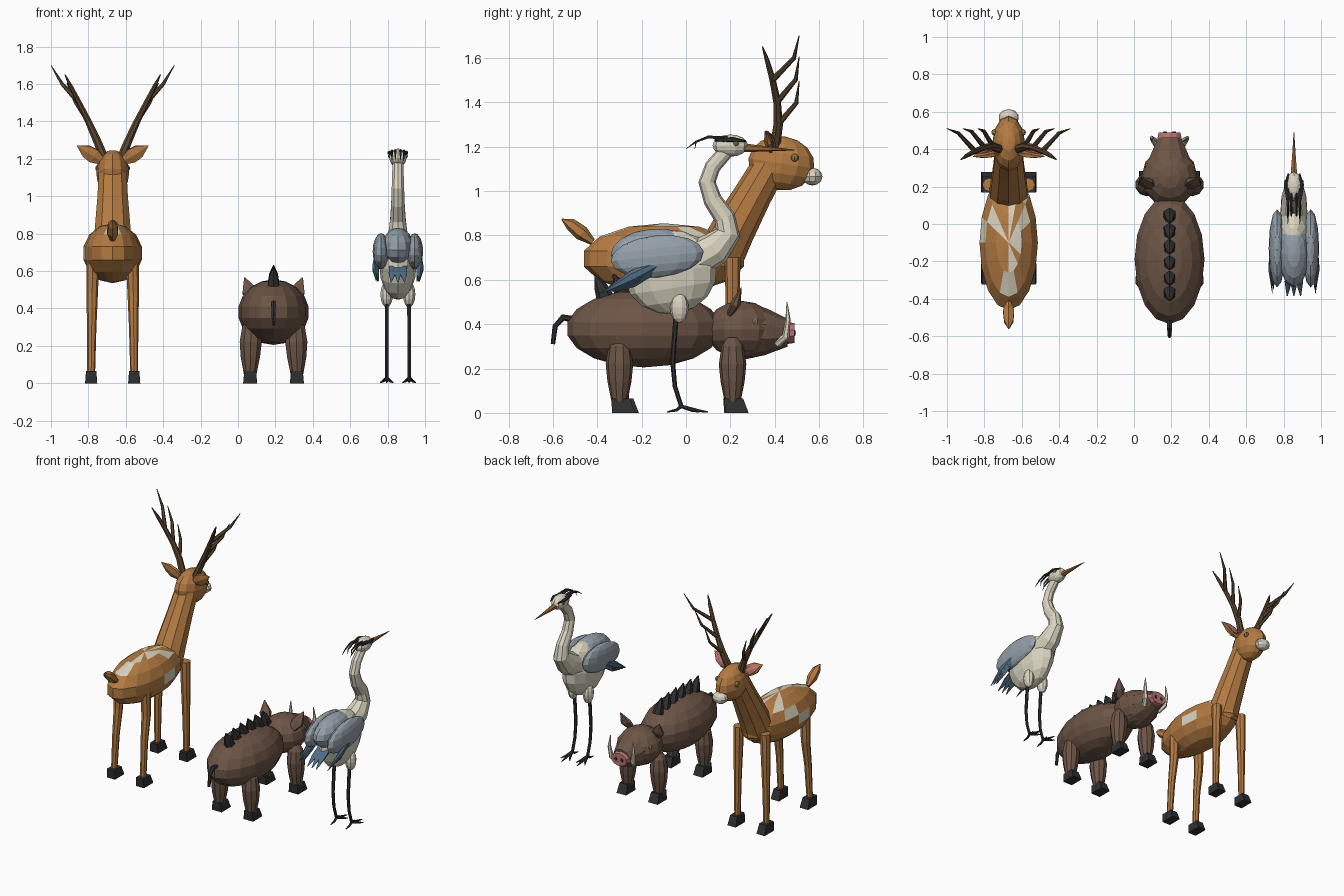
import bpy, bmesh, random
from mathutils import Vector, Matrix

random.seed(4)
cube = bpy.data.objects.get("Cube")
if cube:
    bpy.data.objects.remove(cube, do_unlink=True)


def material(name, *rgb):
    m = bpy.data.materials.new(name)
    m.use_nodes = True
    m.diffuse_color = (*rgb, 1)
    bsdf = m.node_tree.nodes["Principled BSDF"]
    bsdf.inputs["Base Color"].default_value = (*rgb, 1)
    bsdf.inputs["Roughness"].default_value = 0.9
    return m


TAN = material("tawny_coat", .46, .2, .055)
BROWN = material("dark_brown_coat", .15, .09, .06)
CREAM = material("cream", .7, .66, .53)
GREY = material("blue_grey", .3, .35, .4)
BLUE = material("slate_blue", .08, .15, .23)
BLACK = material("charcoal", .03, .03, .032)
HORN = material("antler_brown", .11, .064, .03)
PINK = material("pink", .5, .18, .17)
BEAK = material("beak_orange", .36, .14, .045)
EYE = material("eye_amber", .27, .18, .08)


def finish(name, bm, mat):
    bmesh.ops.recalc_face_normals(bm, faces=bm.faces)
    mesh = bpy.data.meshes.new(name)
    bm.to_mesh(mesh)
    bm.free()
    mesh.materials.append(mat)
    obj = bpy.data.objects.new(name, mesh)
    bpy.context.collection.objects.link(obj)
    return obj


def ball(name, loc, size, mat, seg=12, rings=8, tilt=0):
    """Faceted ellipsoid, tilted about x."""
    bm = bmesh.new()
    m = Matrix.Translation(loc) @ Matrix.Rotation(tilt, 4, 'X') @ Matrix.Diagonal((*size, 1))
    bmesh.ops.create_uvsphere(bm, u_segments=seg, v_segments=rings, radius=1, matrix=m)
    return finish(name, bm, mat)


def tube(name, pts, mat, sides=8, wide=1, deep=1):
    """Loft through (x, y, z, radius) points; wide and deep flatten the section."""
    bm = bmesh.new()
    ps = [Vector(p[:3]) for p in pts]
    rings = []
    for i, p in enumerate(ps):
        t = (ps[min(i + 1, len(ps) - 1)] - ps[max(i - 1, 0)]).normalized()
        u = (Vector((1, 0, 0)) - t * t.x).normalized()
        frame = Matrix((u, t.cross(u), t)).transposed().to_4x4()
        frame = Matrix.Translation(p) @ frame @ Matrix.Diagonal((wide, deep, 1, 1))
        ring = bmesh.ops.create_circle(bm, segments=sides, radius=pts[i][3], matrix=frame)
        rings.append(ring["verts"])
    for a, b in zip(rings, rings[1:]):
        for k in range(sides):
            j = (k + 1) % sides
            bm.faces.new((a[k], a[j], b[j], b[k]))
    bm.faces.new(rings[0])
    bm.faces.new(rings[-1])
    return finish(name, bm, mat)


def hoof(name, x, y, w, h):
    """Wedge hoof, longer at the toe."""
    bm = bmesh.new()
    bmesh.ops.create_cube(bm, size=1)
    for v in bm.verts:
        top = v.co.z > 0
        v.co = Vector((x + v.co.x * w * (.85 if top else 1),
                       y + v.co.y * (.085 if top else .105) + (0 if top else .015),
                       h if top else 0))
    finish(name, bm, BLACK)


SIDES = (("left", 1), ("right", -1))

# Deer: body with cream patches
D = -.67
body = ball("deer_body", (D, -.1, .695), (.16, .37, .16), TAN, 16, 7)
body.data.materials.append(CREAM)
for f in body.data.polygons:
    if f.center.z > .66 and random.random() < (.4 if f.normal.z > .8 else .16):
        f.material_index = 1

# Deer: neck, head, tail
tube("deer_neck", [(D, .14, .68, .11), (D, .21, .82, .1), (D, .30, .98, .086), (D, .38, 1.12, .078)], TAN, 10)
ball("deer_head", (D, .43, 1.125), (.088, .15, .122), TAN, 12, 8, -.15)
ball("deer_muzzle", (D, .57, 1.065), (.055, .045, .04), CREAM, 10, 6)
tube("deer_tail", [(D, -.42, .77, .015), (D, -.47, .81, .034), (D, -.52, .85, .028), (D, -.56, .873, .003)], TAN, 6)

for side, s in SIDES:
    def at(x, *rest):
        return (D + s * x, *rest)
    # Deer: ears and eyes
    tube(f"deer_ear_{side}", [at(.06, .38, 1.19, .025), at(.1, .375, 1.215, .045),
                              at(.14, .37, 1.24, .04), at(.19, .36, 1.27, .003)], TAN, 6, 1, .45)
    tube(f"deer_inner_ear_{side}", [at(.08, .397, 1.205, .015), at(.105, .396, 1.218, .03),
                                    at(.14, .39, 1.24, .026), at(.178, .375, 1.263, .003)], PINK, 6, 1, .25)
    ball(f"deer_eye_{side}", at(.075, .49, 1.15), (.018,) * 3, EYE, 8, 6)
    # Deer: antler beam and three tines
    beam = [at(.045, .4, 1.2, .025), at(.085, .415, 1.3, .022), at(.13, .41, 1.4, .018),
            at(.18, .39, 1.5, .015), at(.225, .365, 1.59, .011), at(.255, .345, 1.65, .003)]
    tube(f"antler_beam_{side}", beam, HORN, 7)
    tips = (.165, 1.495), (.245, 1.605), (.33, 1.7)
    for i, (tx, tz) in enumerate(tips):
        root = Vector(beam[i + 1][:3])
        tip = Vector(at(tx, .51, tz))
        mid = root.lerp(tip, .6) + Vector((0, .025, -.02))
        tube(f"antler_tine_{side}_{i + 1}", [(*root, .014), (*mid, .01), (*tip, .002)], HORN, 6)
    # Deer: legs and hooves
    for end, y, bend in (("front", .21, 0), ("hind", -.28, .04)):
        tube(f"deer_{end}_leg_{side}",
             [at(.105, y + bend, .7, .036), at(.11, y + bend, .48, .031),
              at(.112, y + bend * .4, .3, .025), at(.115, y, .05, .021)], TAN, 8)
        hoof(f"deer_{end}_hoof_{side}", D + s * .115, y, .065, .065)

# Boar: body, head, snout, tail
B = .19
ball("boar_body", (B, -.19, .38), (.19, .35, .175), BROWN, 16, 9)
ball("boar_head", (B, .25, .375), (.15, .16, .13), BROWN, 12, 8)
tube("boar_snout", [(B, .27, .37, .13), (B, .36, .365, .105), (B, .46, .36, .062)], BROWN, 10, 1.05, 1)
tube("snout_disc", [(B, .455, .36, .062), (B, .49, .36, .056)], PINK, 10, 1.1, .8)
tube("boar_tail", [(B, -.5, .42, .016), (B, -.555, .43, .015), (B, -.59, .39, .012), (B, -.6, .31, .01)], BLACK, 6)

# Boar: bristle ridge
for i in range(6):
    y = .04 - i * .083
    base = .53 - .25 * (y + .17) ** 2
    tube(f"bristle_{i + 1}", [(B, y + .01, base, .04), (B, y - .01, base + .05, .03),
                              (B, y - .035, base + .1, .004)], BLACK, 6, .9, 1)

for side, s in SIDES:
    def at(x, *rest):
        return (B + s * x, *rest)
    # Boar: face
    tube(f"boar_ear_{side}", [at(.1, .2, .45, .03), at(.13, .225, .495, .045),
                              at(.155, .25, .565, .003)], BROWN, 6, 1, .5)
    ball(f"boar_eye_{side}", at(.115, .31, .41), (.018,) * 3, EYE, 8, 6)
    tube(f"tusk_{side}", [at(.06, .41, .31, .018), at(.085, .45, .345, .017),
                          at(.095, .46, .42, .012), at(.09, .455, .5, .002)], CREAM, 6)
    ball(f"nostril_{side}", at(.025, .489, .36), (.012, .006, .014), BLACK, 8, 6)
    # Boar: legs and hooves
    for end, y in (("front", .21), ("hind", -.3)):
        tube(f"boar_{end}_leg_{side}",
             [at(.12, y, .34, .025), at(.12, y, .3, .05), at(.122, y, .22, .062),
              at(.124, y, .14, .054), at(.125, y, .05, .036)], BROWN, 10)
        hoof(f"boar_{end}_hoof_{side}", B + s * .125, y + .005, .075, .065)

# Heron: body, mantle, neck, head
H = .855
ball("heron_body", (H, -.07, .635), (.1, .21, .19), CREAM, 12, 8, .15)
ball("heron_mantle", (H, -.15, .73), (.085, .19, .1), GREY, 12, 8, .1)
tube("heron_neck", [(H, .04, .69, .085), (H, .13, .74, .078), (H, .19, .81, .058), (H, .175, .88, .048),
                    (H, .12, .96, .042), (H, .095, 1.04, .039), (H, .12, 1.11, .036),
                    (H, .19, 1.19, .034)], CREAM, 10, .9, 1)
ball("heron_head", (H, .2, 1.205), (.048, .08, .05), CREAM, 10, 8)
tube("heron_beak", [(H, .26, 1.195, .02), (H, .37, 1.19, .011), (H, .49, 1.185, .002)], BEAK, 6)

# Heron: tail feathers
for i in (-1, 0, 1):
    x = H + i * .03
    tube(f"tail_feather_{i + 2}", [(x, -.2, .65, .02), (x, -.31, .59, .022),
                                   (x + i * .006, -.385, .54, .003)], BLUE, 6, 1, .4)

for side, s in SIDES:
    def at(x, *rest):
        return (H + s * x, *rest)
    # Heron: wing with flight feathers
    ball(f"wing_{side}", at(.09, -.13, .705), (.045, .21, .095), GREY, 12, 8, .1)
    for i in range(3):
        d = i * .022
        tube(f"flight_feather_{side}_{i + 1}",
             [at(.12 - d * .3, -.11 - d, .68 - d, .016), at(.125 - d * .3, -.24, .615 - d * .5, .027),
              at(.115 - d * .3, -.37 + d, .545, .003)], BLUE, 6, .5, 1)
    # Heron: eye and crest plumes
    ball(f"heron_eye_{side}", at(.04, .225, 1.215), (.013,) * 3, EYE, 8, 6)
    tube(f"brow_stripe_{side}", [at(.03, .27, 1.225, .004), at(.044, .21, 1.232, .012),
                                 at(.036, .13, 1.23, .006)], BLACK, 6)
    for i in (0, 1):
        x = .032 - i * .018
        tube(f"crest_plume_{side}_{i + 1}", [at(x, .19, 1.238, .009), at(x, .1, 1.243, .007),
                                             at(x, .045, 1.222, .005), at(x, i * .04, 1.19, .001)], BLACK, 5)
    # Heron: thigh, leg and toes
    ball(f"thigh_{side}", at(.06, -.03, .475), (.035, .042, .07), CREAM, 10, 8)
    tube(f"heron_leg_{side}", [at(.06, -.045, .43, .012), at(.06, -.06, .23, .011),
                               at(.06, -.05, .12, .01), at(.06, -.02, .025, .01)], BLACK, 6)
    for i, (dx, y) in enumerate(((-.035, .06), (0, .1), (.035, .06), (0, -.085))):
        tube(f"toe_{side}_{i + 1}", [at(.06, -.02, .03, .009), at(.06 + dx * .5, y * .5, .012, .008),
                                     at(.06 + dx, y, .004, .003)], BLACK, 5)
